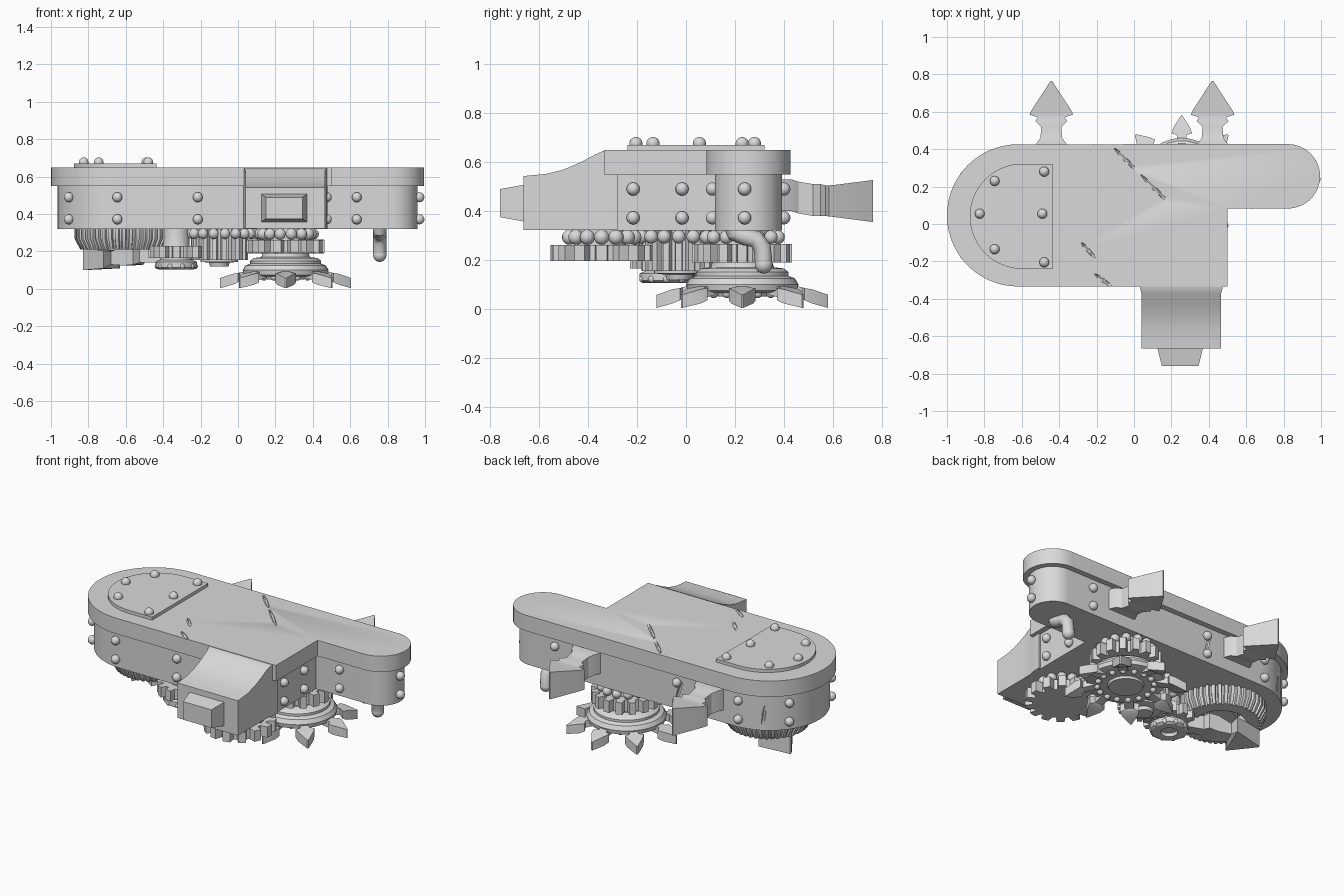
import bpy, bmesh, math
from math import sin, cos, pi, radians
from mathutils import Vector, Matrix

cube = bpy.data.objects.get("Cube")
if cube:
    bpy.data.objects.remove(cube)

grey = bpy.data.materials.new("plain_grey")
grey.use_nodes = True
grey.diffuse_color = (0.7, 0.7, 0.7, 1)
grey.node_tree.nodes["Principled BSDF"].inputs["Base Color"].default_value = (0.7, 0.7, 0.7, 1)


def finish(name, bm):
    bmesh.ops.recalc_face_normals(bm, faces=bm.faces)
    mesh = bpy.data.meshes.new(name)
    bm.to_mesh(mesh)
    bm.free()
    mesh.materials.append(grey)
    ob = bpy.data.objects.new(name, mesh)
    bpy.context.collection.objects.link(ob)
    return ob


def skin(bm, rings, cap=True):
    """Join closed rings of points with quads."""
    rings = [[bm.verts.new(p) for p in ring] for ring in rings]
    n = len(rings[0])
    for a, b in zip(rings, rings[1:]):
        for i in range(n):
            j = (i + 1) % n
            bm.faces.new((a[i], a[j], b[j], b[i]))
    if cap:
        bm.faces.new(rings[0])
        bm.faces.new(rings[-1])
    return rings


def slab(name, outline, z0, z1):
    bm = bmesh.new()
    skin(bm, [[(x, y, z) for x, y in outline] for z in (z0, z1)])
    return finish(name, bm)


def loft(name, origin, angle, stations):
    """Box sections (distance, half width, top, bottom) along a heading."""
    bm = bmesh.new()
    d = Vector((cos(angle), sin(angle), 0))
    s = Vector((-d.y, d.x, 0))
    o = Vector((*origin, 0))
    up = Vector((0, 0, 1))
    skin(bm, [[o + d * r + s * w * k + up * z for k, z in ((-1, lo), (1, lo), (1, hi), (-1, hi))]
              for r, w, hi, lo in stations])
    return finish(name, bm)


def lathe(name, centre, profile, sides=40):
    bm = bmesh.new()
    skin(bm, [[(centre[0] + r * cos(2 * pi * i / sides), centre[1] + r * sin(2 * pi * i / sides), z)
               for i in range(sides)] for r, z in profile])
    return finish(name, bm)


def gear(name, centre, root, tip, teeth, z0, z1, hole=0, taper=1):
    pts = [(root, -.36), (tip, -.24), (tip, .24), (root, .36)]
    polar = [(r, 2 * pi * (i + f) / teeth) for i in range(teeth) for r, f in pts]

    def ring(z, k=1, flat=None):
        return [(centre[0] + (flat or r) * k * cos(a), centre[1] + (flat or r) * k * sin(a), z)
                for r, a in polar]
    bm = bmesh.new()
    if hole:
        rings = [ring(z1, 1, hole), ring(z1), ring((z0 + z1) / 2), ring(z0, taper), ring(z0, 1, hole)]
        skin(bm, rings + [rings[0]], cap=False)
        bmesh.ops.remove_doubles(bm, verts=bm.verts, dist=1e-5)
    else:
        skin(bm, [ring(z0, taper), ring(z1)])
    return finish(name, bm)


def balls(name, points, radius):
    bm = bmesh.new()
    for p in points:
        bmesh.ops.create_uvsphere(bm, u_segments=14, v_segments=9, radius=radius,
                                  matrix=Matrix.Translation(p))
    return finish(name, bm)


def circle(centre, r, z, n):
    return [(centre[0] + r * cos(2 * pi * i / n), centre[1] + r * sin(2 * pi * i / n), z) for i in range(n)]


def arc(cx, cy, r, a0, a1, n=28):
    return [(cx + r * cos(radians(a0 + (a1 - a0) * i / n)), cy + r * sin(radians(a0 + (a1 - a0) * i / n)))
            for i in range(n + 1)]


def housing_outline(d):
    x = 0.5 - d
    return ([(x, -0.335 + d), (x, 0.083 + d)] + arc(0.823, 0.255, 0.172 - d, -90, 90)
            + arc(-0.62, 0.046, 0.38 - d, 90, 270))


def crack(target, a, b, width):
    """Cut a thin diamond-shaped gouge between two surface points."""
    a, b = Vector(a), Vector(b)
    bm = bmesh.new()
    bmesh.ops.create_icosphere(bm, subdivisions=1, radius=1)
    turn = (b - a).to_track_quat('X', 'Z').to_matrix().to_4x4()
    size = Matrix.Diagonal(((b - a).length / 2, width, width, 1))
    bm.transform(Matrix.Translation((a + b) / 2) @ turn @ size)
    cutter = finish("crack_cutter", bm)
    cutter.hide_render = True
    mod = target.modifiers.new("crack", 'BOOLEAN')
    mod.operation, mod.object, mod.solver = 'DIFFERENCE', cutter, 'EXACT'
    bpy.context.view_layer.objects.active = target
    bpy.ops.object.modifier_apply(modifier=mod.name)
    bpy.data.objects.remove(cutter)


# Housing, lid and front spout
body = slab("housing_body", housing_outline(0.035), 0.32, 0.56)
lid = slab("housing_lid", housing_outline(0), 0.55, 0.65)
loft("front_spout", (0.253, 0), -pi / 2,
     [(.28, .225, .648, .322), (.335, .222, .647, .322), (.37, .213, .632, .322), (.43, .212, .6, .322),
      (.5, .212, .57, .322), (.57, .212, .552, .322), (.665, .212, .543, .322)])
loft("spout_nozzle", (0.247, 0), -pi / 2, [(.65, .125, .51, .355), (.76, .098, .49, .375)])

# Cracks in the metal
for a, b in (((-.12, .42, .65), (.03, .27, .65)), ((.02, .28, .65), (.2, .1, .65)),
             ((-.29, -.09, .65), (-.2, -.19, .65)), ((-.22, -.26, .65), (-.11, -.34, .65))):
    crack(lid, a, b, .012)
for a, b in (((.71, .118, .44), (.75, .118, .33)), ((-.8, .345, .5), (-.78, .352, .34)),
             ((-.25, .39, .52), (-.2, .39, .36)), ((.958, .33, .5), (.94, .34, .34))):
    crack(body, a, b, .012)

# Inspection cover with its bolts
slab("inspection_cover", [(-.435, -.24), (-.435, .322)] + arc(-.597, .041, .281, 90, 270), 0.645, 0.67)
balls("cover_bolts", [(x, y, .676) for x, y in ((-.745, .23), (-.48, .28), (-.825, .055), (-.49, .055),
                                              (-.745, -.135), (-.48, -.205))], .027)

# Bolts around the housing walls
wall = [(x, -.305) for x in (-.645, -.215)] + [(x, .4) for x in (-.645, -.215, .64)]
wall += [(.475, -.216), (.475, -.016), (.635, .108), (.97, .24), (-.905, -.165), (-.905, .257)]
balls("wall_bolts", [(x, y, z) for x, y in wall for z in (.49, .372)], .027)

# Barbed spears on the back
for side, x in (("right", -.442), ("left", .42)):
    loft(side + "_back_spear", (x, .38), pi / 2,
         [(0, .1, .53, .4), (.05, .08, .53, .4), (.08, .058, .52, .39), (.14, .054, .51, .38),
          (.17, .085, .51, .38), (.19, .072, .505, .38), (.205, .117, .505, .378), (.23, .105, .507, .375),
          (.385, .004, .527, .355)])

# Hook below the side arm
curve = bpy.data.curves.new("arm_hook", 'CURVE')
curve.dimensions, curve.bevel_depth, curve.bevel_resolution, curve.use_fill_caps = '3D', .036, 4, True
line = curve.splines.new('POLY')
path = [(.34, .33), (.32, .3)] + [(.317, .24), (.318, .18)]
path = [(.19, .34), (.2, .31), (.24, .295), (.285, .285), (.312, .25), (.318, .18)]
line.points.add(len(path) - 1)
for p, (y, z) in zip(line.points, path):
    p.co = (.758, y, z, 1)
curve.materials.append(grey)
hook = bpy.data.objects.new("arm_hook", curve)
bpy.context.collection.objects.link(hook)
hook.select_set(True)
bpy.context.view_layer.objects.active = hook
bpy.ops.object.convert(target='MESH')
balls("hook_tip", [(.758, .318, .181)], .037)

# Spiked wheel with its gear
main = (.255, .23)
lathe("spiked_wheel", main, [(.1, .05), (.105, .065), (.19, .065), (.225, .075), (.23, .1), (.215, .125),
                             (.19, .135), (.19, .15), (.17, .165), (.13, .17), (.12, .2), (.12, .33)])
gear("spiked_wheel_gear", main, .165, .205, 16, .19, .265)
balls("spiked_wheel_studs", circle(main, .165, .062, 16), .018)
for i in range(8):
    loft(f"wheel_spike_{i + 1}", main, pi * i / 4,
         [(.17, .03, .105, .06), (.245, .025, .088, .045), (.255, .055, .085, .035), (.285, .045, .08, .022),
          (.35, .004, .058, .004)])

# Gear below the spout
front = (.255, -.345)
gear("front_gear", front, .165, .21, 14, .195, .262)
lathe("front_axle", front, [(.1, .25), (.1, .33)])
balls("front_bearing", circle(front, .135, .293, 14), .031)

# Tall pinion in the middle
middle = (-.1, -.03)
gear("middle_pinion", middle, .125, .153, 18, .155, .33)
lathe("middle_hub", middle, [(.05, .12), (.055, .14), (.1, .145), (.1, .17)])
balls("middle_bearing", circle(middle, .175, .295, 18), .028)
balls("main_bearing", circle(main, .15, .293, 14), .028)

# Small wheel with stacked rims
small = (-.33, -.08)
gear("small_gear", small, .115, .15, 12, .165, .23)
lathe("small_wheel", small, [(.045, .125), (.05, .105), (.095, .105), (.11, .115), (.11, .145), (.085, .155),
                            (.085, .18), (.07, .22), (.07, .33)])
balls("small_wheel_studs", circle(small, .1, .122, 10), .016)

# Fluted drum with a spear across it
drum = (-.61, .046)
gear("fluted_drum", drum, .25, .265, 44, .21, .33, hole=.15, taper=.88)
lathe("drum_hub", drum, [(.09, .25), (.1, .26), (.1, .33)])
loft("drum_spear", small, radians(157),
     [(.05, .04, .22, .14), (.2, .035, .23, .14), (.22, .075, .23, .13), (.28, .06, .23, .125),
      (.36, .045, .2, .13), (.375, .115, .205, .11), (.54, .005, .22, .1)])

# Smooth the round surfaces and keep edges sharp
for ob in bpy.context.scene.objects:
    ob.select_set(ob.type == 'MESH')
bpy.context.view_layer.objects.active = body
bpy.ops.object.shade_smooth_by_angle(angle=radians(32))
